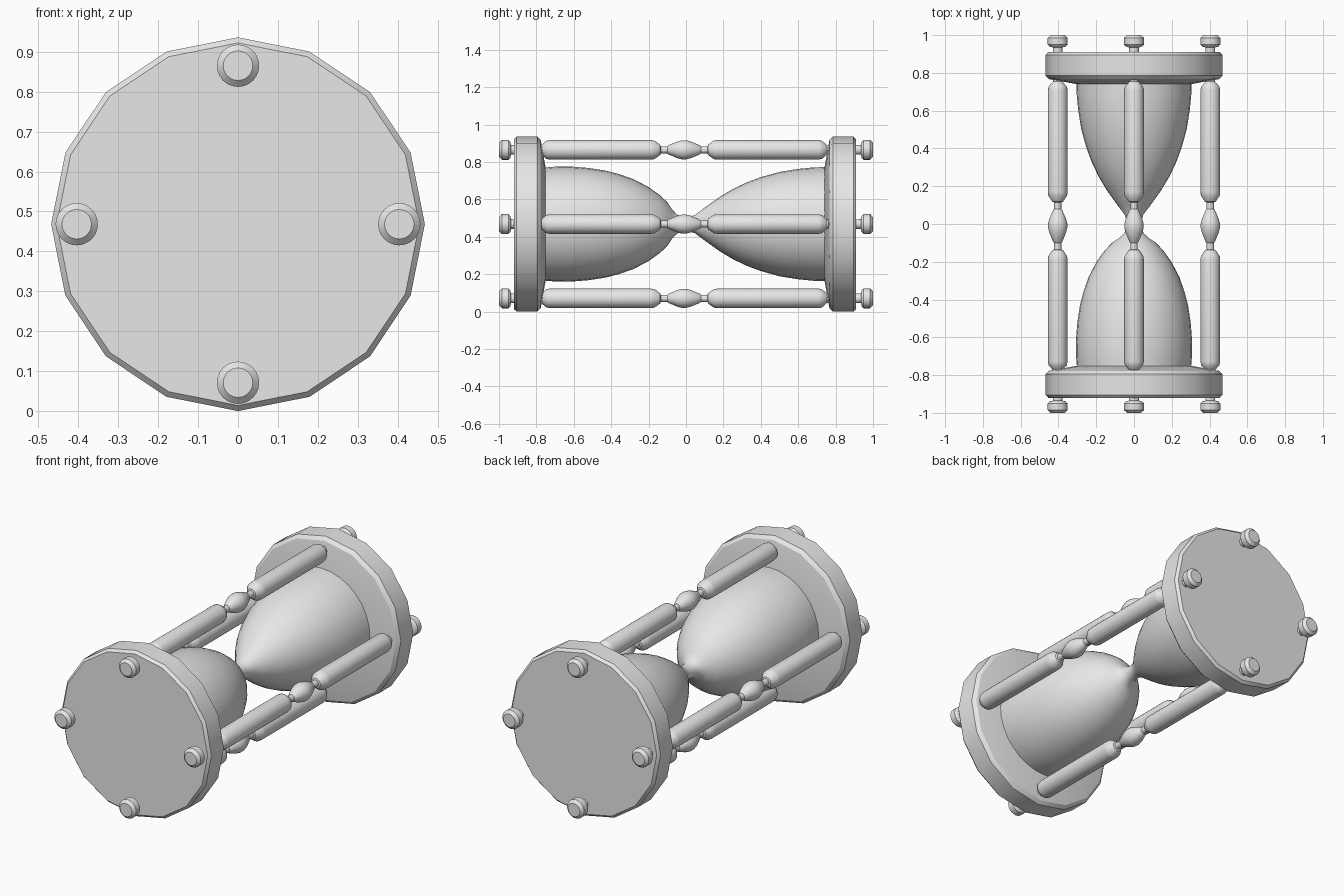
import bpy, bmesh, math

if "Cube" in bpy.data.objects:
    bpy.data.objects.remove(bpy.data.objects["Cube"])

grey = bpy.data.materials.new("plain_grey")
grey.diffuse_color = (0.8, 0.8, 0.8, 1)
grey.use_nodes = True
grey.node_tree.nodes["Principled BSDF"].inputs["Base Color"].default_value = grey.diffuse_color
AXIS_Z = 0.468


def lathe(name, profile, sides, x=0.0, z=AXIS_Z, angle=30):
    """Turn a list of (y, radius) points around an axis parallel to y."""
    bm = bmesh.new()
    rings = []
    for y, r in profile:
        rings.append([bm.verts.new((r * math.cos(a), y, r * math.sin(a)))
                      for a in (2 * math.pi * i / sides for i in range(sides))])
    for a, b in zip(rings, rings[1:]):
        for i in range(sides):
            j = (i + 1) % sides
            bm.faces.new((a[i], a[j], b[j], b[i]))
    bm.faces.new(rings[0])
    bm.faces.new(rings[-1])
    bmesh.ops.recalc_face_normals(bm, faces=bm.faces)
    mesh = bpy.data.meshes.new(name)
    bm.to_mesh(mesh)
    bm.free()
    mesh.shade_smooth()
    mesh.set_sharp_from_angle(angle=math.radians(angle))
    mesh.materials.append(grey)
    obj = bpy.data.objects.new(name, mesh)
    obj.location = (x, 0, z)
    bpy.context.collection.objects.link(obj)
    return obj


# Sixteen-sided end plates with chamfered rims and a shallow inner cone
for side, label in ((-1, "front"), (1, "back")):
    s = -0.005
    plate = [(0.915, 0.454), (0.90, 0.468), (0.79, 0.468), (0.772, 0.45), (0.745, 0.30)]
    lathe(label + "_plate", [(side * y + s, r) for y, r in plate], 16)

# Glass: rounded front bulb, narrow neck, more tapered back bulb
glass = [(-0.76, 0.302), (-0.70, 0.307), (-0.62, 0.308), (-0.52, 0.30), (-0.43, 0.286),
         (-0.36, 0.268), (-0.28, 0.24), (-0.20, 0.198), (-0.14, 0.155), (-0.10, 0.117),
         (-0.075, 0.08), (-0.05, 0.052), (-0.02, 0.04), (0.02, 0.04), (0.05, 0.05),
         (0.10, 0.088), (0.18, 0.145), (0.25, 0.187), (0.32, 0.221), (0.40, 0.251),
         (0.50, 0.279), (0.60, 0.295), (0.68, 0.303), (0.75, 0.305)]
lathe("glass_bulbs", glass, 32)

# Turned posts with a central bead, thin necks and end caps
half = [(0.01, 0.051), (0.035, 0.045), (0.085, 0.024), (0.09, 0.019), (0.125, 0.019),
        (0.128, 0.028), (0.16, 0.05), (0.18, 0.052), (0.72, 0.052), (0.738, 0.048),
        (0.758, 0.03), (0.765, 0.024), (0.935, 0.026), (0.94, 0.044), (0.95, 0.053),
        (0.985, 0.053), (1.0, 0.037)]


def post_y(y, side):
    # the spindle sits slightly forward, the caps reach both ends evenly
    return side * y - (0.01 if y < 0.8 else 0)


post = [(post_y(y, -1), r) for y, r in reversed(half)] + [(post_y(y, 1), r) for y, r in half]
for name, dx, dz in (("left_post", -1, 0), ("right_post", 1, 0),
                     ("top_post", 0, 1), ("bottom_post", 0, -1)):
    lathe(name, post, 24, dx * 0.404, AXIS_Z + dz * 0.397)
